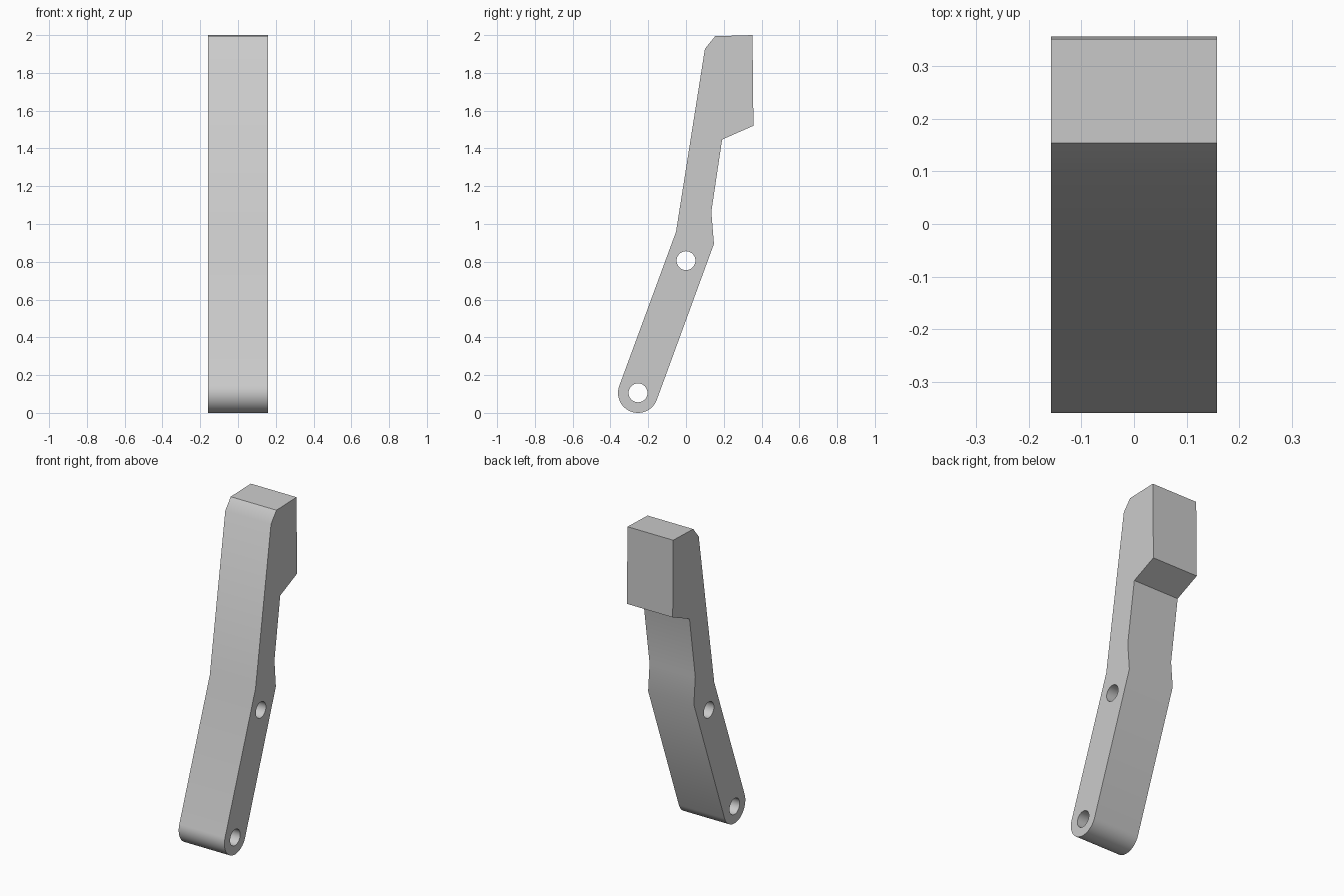
import bpy, bmesh, math
from mathutils import Vector

if "Cube" in bpy.data.objects:
    bpy.data.objects.remove(bpy.data.objects["Cube"], do_unlink=True)

HALF_WIDTH = 0.158
FOOT = (-0.254, 0.106)      # lower pivot centre (y, z)
PIVOT = (0.0, 0.806)        # middle pivot centre
FOOT_RADIUS, HOLE_RADIUS = 0.106, 0.05


def arc(centre, radius, start, end, steps):
    """Points on an arc in the y-z plane, angles in degrees."""
    angles = [math.radians(start + (end - start) * i / steps) for i in range(steps + 1)]
    return [(centre[0] + radius * math.cos(a), centre[1] + radius * math.sin(a)) for a in angles]


# Side outline: rounded foot, bent back edge, head block, long front edge
outline = arc(FOOT, FOOT_RADIUS, 160, 340, 24) + [
    (0.148, 0.895), (0.134, 1.064), (0.191, 1.447), (0.357, 1.52),
    (0.352, 2.0), (0.154, 1.994), (0.1, 1.927), (-0.053, 0.958)]
holes = [arc(c, HOLE_RADIUS, 0, 360, 32)[:-1] for c in (FOOT, PIVOT)]

# Fill the outline around the holes and extrude it across the width
bm = bmesh.new()
edges = []
for loop in [outline] + holes:
    verts = [bm.verts.new((-HALF_WIDTH, y, z)) for y, z in loop]
    edges += [bm.edges.new((v, verts[i - 1])) for i, v in enumerate(verts)]
bmesh.ops.triangle_fill(bm, edges=edges, use_beauty=True, normal=Vector((1, 0, 0)))
extruded = bmesh.ops.extrude_face_region(bm, geom=bm.faces[:], use_keep_orig=True)
moved = [g for g in extruded["geom"] if isinstance(g, bmesh.types.BMVert)]
bmesh.ops.translate(bm, verts=moved, vec=(2 * HALF_WIDTH, 0, 0))
bmesh.ops.recalc_face_normals(bm, faces=bm.faces[:])
mesh = bpy.data.meshes.new("lever_arm")
bm.to_mesh(mesh)
bm.free()

arm = bpy.data.objects.new("lever_arm", mesh)
bpy.context.collection.objects.link(arm)

# Plain grey finish
grey = bpy.data.materials.new("light grey")
grey.use_nodes = True
colour = (0.6, 0.6, 0.6, 1)
grey.diffuse_color = colour
grey.node_tree.nodes["Principled BSDF"].inputs["Base Color"].default_value = colour
mesh.materials.append(grey)

# Smooth the gentle bends and round surfaces, keep the block edges sharp
bpy.ops.object.select_all(action="DESELECT")
arm.select_set(True)
bpy.context.view_layer.objects.active = arm
bpy.ops.object.shade_smooth_by_angle(angle=math.radians(35))
